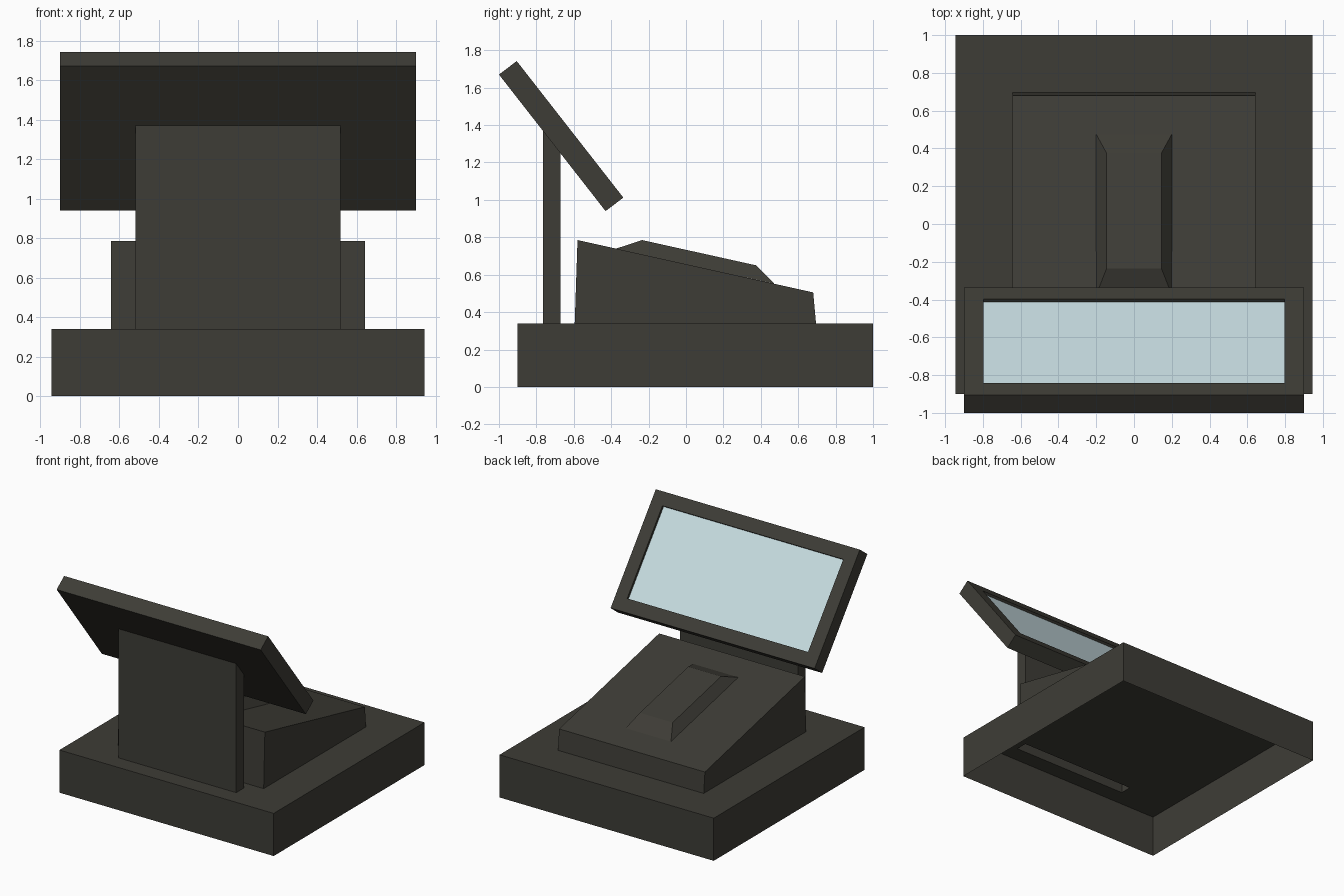
import bpy, bmesh
from mathutils import Vector

if "Cube" in bpy.data.objects:
    bpy.data.objects.remove(bpy.data.objects["Cube"])


def material(name, rgb):
    m = bpy.data.materials.new(name)
    m.diffuse_color = (*rgb, 1)
    m.use_nodes = True
    m.node_tree.nodes["Principled BSDF"].inputs["Base Color"].default_value = m.diffuse_color
    return m


DARK = material("dark_plastic", (0.048, 0.046, 0.037))
GLASS = material("pale_blue_glass", (0.58, 0.73, 0.76))


def finish(bm, name, *mats):
    bmesh.ops.recalc_face_normals(bm, faces=bm.faces)
    me = bpy.data.meshes.new(name)
    bm.to_mesh(me)
    bm.free()
    for m in mats:
        me.materials.append(m)
    ob = bpy.data.objects.new(name, me)
    bpy.context.collection.objects.link(ob)
    return ob


def prism(profile, half_width):
    """Side profile (y, z) extruded symmetrically along x."""
    bm = bmesh.new()
    f = bm.faces.new([bm.verts.new((-half_width, y, z)) for y, z in profile])
    r = bmesh.ops.extrude_face_region(bm, geom=[f], use_keep_orig=True)
    vs = [g for g in r["geom"] if isinstance(g, bmesh.types.BMVert)]
    bmesh.ops.translate(bm, verts=vs, vec=(2 * half_width, 0, 0))
    bmesh.ops.recalc_face_normals(bm, faces=bm.faces)
    return bm


def face_towards(bm, direction):
    return max(bm.faces, key=lambda f: f.normal.dot(Vector(direction)))


def remove_bottom(bm):
    bmesh.ops.delete(bm, geom=[face_towards(bm, (0, 0, -1))], context="FACES_ONLY")


BASE_TOP = 0.34
SX, SY0, SY1 = 0.52, -0.765, -0.67      # stand footprint

# Hollow base, open underneath, with the hollow stand extruded from its top
bm = prism([(-0.9, 0), (1, 0), (1, BASE_TOP), (-0.9, BASE_TOP)], 0.945)
remove_bottom(bm)
for co, no in (((-SX, 0, 0), (1, 0, 0)), ((SX, 0, 0), (1, 0, 0)),
               ((0, SY0, 0), (0, 1, 0)), ((0, SY1, 0), (0, 1, 0))):
    bmesh.ops.bisect_plane(bm, geom=bm.verts[:] + bm.edges[:] + bm.faces[:],
                           plane_co=co, plane_no=no)
foot = Vector((0, (SY0 + SY1) / 2, BASE_TOP))
slot = min(bm.faces, key=lambda f: (f.calc_center_median() - foot).length)
rim = list(slot.edges)
bmesh.ops.delete(bm, geom=[slot], context="FACES_ONLY")
r = bmesh.ops.extrude_edge_only(bm, edges=rim)
for v in r["geom"]:
    if isinstance(v, bmesh.types.BMVert):
        v.co.z = 1.67 - (v.co.y + 1.0) * 0.73 / 0.57   # meets the screen back
finish(bm, "base_and_stand", DARK)

# Sloped keyboard housing
bm = prism([(-0.595, BASE_TOP), (0.695, BASE_TOP), (0.68, 0.505), (-0.58, 0.785)], 0.643)
remove_bottom(bm)
finish(bm, "sloped_housing", DARK)

# Raised bevelled pad on the slope
bm = prism([(-0.375, 0.739), (0.475, 0.551), (0.375, 0.65), (-0.235, 0.785)], 0.2)
top = face_towards(bm, (0, 0.2, 1))
for v in top.verts:
    v.co.x *= 0.145 / 0.2
remove_bottom(bm)
finish(bm, "raised_pad", DARK)

# Tilted display with a recessed glass panel
bm = prism([(-1.0, 1.67), (-0.43, 0.94), (-0.335, 1.012), (-0.905, 1.742)], 0.9)
panel = face_towards(bm, (0, 0.79, 0.614))
bmesh.ops.inset_region(bm, faces=[panel], thickness=0.102, use_even_offset=True)
bmesh.ops.inset_region(bm, faces=[panel], thickness=0.0)
bmesh.ops.translate(bm, verts=panel.verts, vec=panel.normal * -0.02)
panel.material_index = 1
finish(bm, "display", DARK, GLASS)
